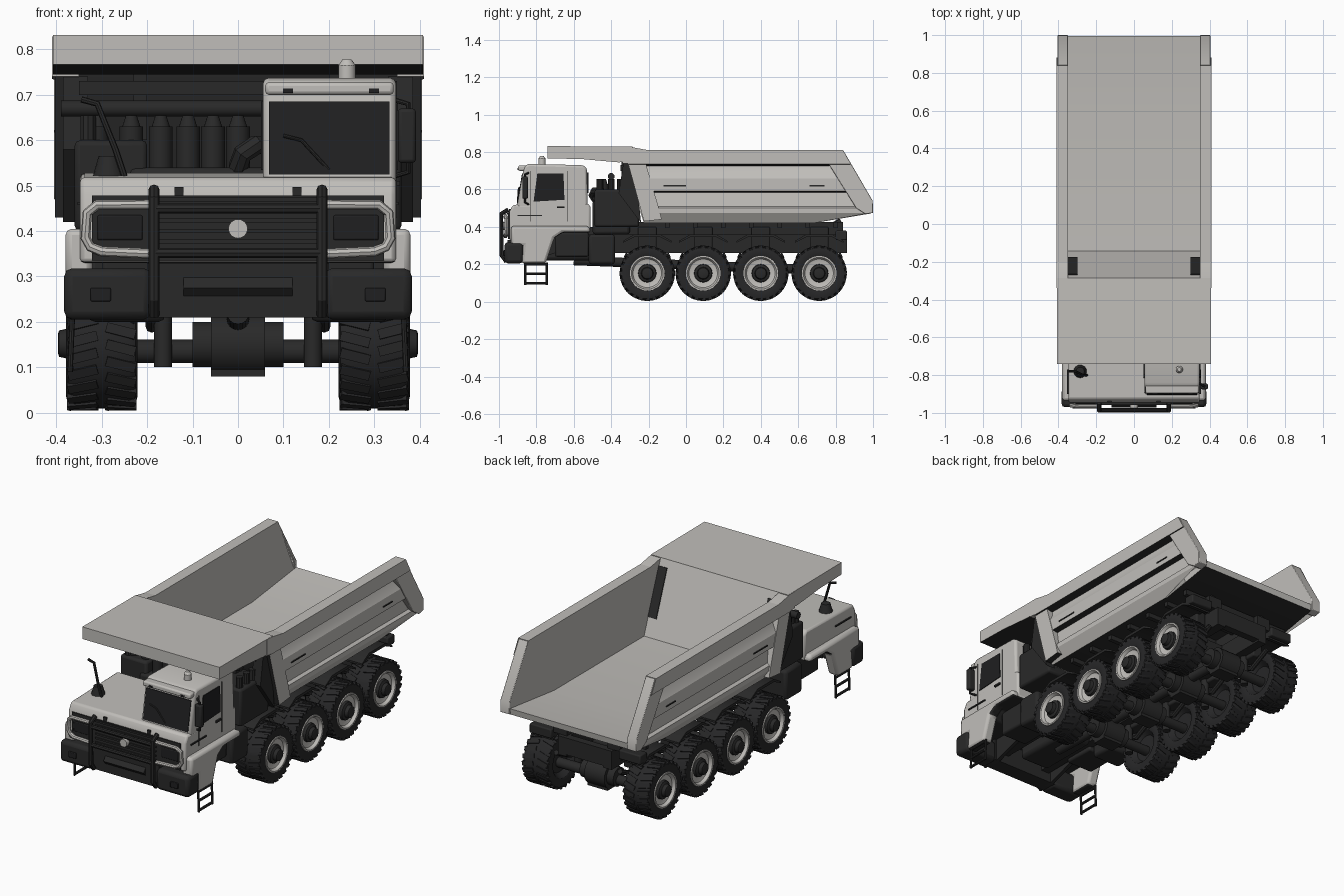
import bpy, bmesh, math
from mathutils import Vector, Matrix

def material(name, c):
    m = bpy.data.materials.new(name)
    m.diffuse_color = (*c, 1)
    return m

BEIGE = material("warm_grey_paint", (0.53, 0.515, 0.49))
DARK = material("black_metal", (0.022, 0.022, 0.022))
RUBBER = material("tyre_rubber", (0.02, 0.02, 0.021))
GLASS = material("dark_glass", (0.014, 0.014, 0.015))

def finish(name, bm, mats, bevel=0, rule=None):
    bmesh.ops.recalc_face_normals(bm, faces=bm.faces[:])
    bm.normal_update()
    if rule:
        for f in bm.faces:
            f.material_index = 1 if rule(f) else 0
    me = bpy.data.meshes.new(name)
    bm.to_mesh(me)
    bm.free()
    for m in mats:
        me.materials.append(m)
    o = bpy.data.objects.new(name, me)
    bpy.context.collection.objects.link(o)
    if bevel:
        b = o.modifiers.new("bevel", 'BEVEL')
        b.width, b.segments, b.limit_method = bevel, 2, 'ANGLE'
    return o

def prism(name, prof, x0, x1, mats, bevel=0, rule=None):
    """extrude a (y, z) profile along x"""
    bm = bmesh.new()
    a = [bm.verts.new((x0, y, z)) for y, z in prof]
    b = [bm.verts.new((x1, y, z)) for y, z in prof]
    n = len(prof)
    bm.faces.new(a)
    bm.faces.new(b[::-1])
    for i in range(n):
        bm.faces.new((a[i], b[i], b[(i + 1) % n], a[(i + 1) % n]))
    return finish(name, bm, mats, bevel, rule)

def box(name, x0, x1, y0, y1, z0, z1, mat=DARK, bevel=0):
    return prism(name, [(y0, z0), (y1, z0), (y1, z1), (y0, z1)], x0, x1, [mat], bevel)

def cyl(name, p, q, r, mat=DARK, r2=None, n=16):
    p, q = Vector(p), Vector(q)
    d = q - p
    M = Matrix.Translation((p + q) / 2) @ d.to_track_quat('Z', 'Y').to_matrix().to_4x4()
    bm = bmesh.new()
    bmesh.ops.create_cone(bm, cap_ends=True, segments=n, radius1=r,
                          radius2=r if r2 is None else r2, depth=d.length, matrix=M)
    return finish(name, bm, [mat])

def tube(name, pts, r, mat=DARK):
    cu = bpy.data.curves.new(name, 'CURVE')
    cu.dimensions, cu.bevel_depth, cu.bevel_resolution, cu.use_fill_caps = '3D', r, 2, True
    s = cu.splines.new('POLY')
    s.points.add(len(pts) - 1)
    for p, c in zip(s.points, pts):
        p.co = (*c, 1)
    cu.materials.append(mat)
    o = bpy.data.objects.new(name, cu)
    bpy.context.collection.objects.link(o)

def lathe(name, prof, mat, n=36):
    """spin an (x, radius) profile about the x axis"""
    bm = bmesh.new()
    vs = [bm.verts.new((x, 0, r)) for x, r in prof]
    es = [bm.edges.new(e) for e in zip(vs, vs[1:])]
    bmesh.ops.spin(bm, geom=vs + es, cent=(0, 0, 0), axis=(1, 0, 0), dvec=(0, 0, 0),
                   angle=2 * math.pi, steps=n, use_duplicate=False)
    bmesh.ops.remove_doubles(bm, verts=bm.verts[:], dist=1e-5)
    return finish(name, bm, [mat])

def blocks(name, matrices, mat):
    """many unit cubes in one mesh"""
    bm = bmesh.new()
    for M in matrices:
        bmesh.ops.create_cube(bm, size=1, matrix=M)
    return finish(name, bm, [mat])

# ---- wheels: one set of parts, copied to all eight corners
lugs = []
for i in range(24):
    for s in (-1, 1):
        a = 2 * math.pi * (i + 0.25 * s) / 24
        lugs.append(Matrix.Rotation(a, 4, 'X') @ Matrix.Translation((s * 0.042, 0, 0.139))
                    @ Matrix.Rotation(s * 0.25, 4, 'Z') @ Matrix.Diagonal((0.066, 0.022, 0.016, 1)))
wheel = [
    lathe("tyre", [(-0.04, 0), (-0.045, 0.07), (-0.072, 0.092), (-0.079, 0.115), (-0.074, 0.136), (-0.06, 0.143),
                   (0.06, 0.143), (0.074, 0.136), (0.079, 0.115), (0.072, 0.092), (0.05, 0.08)], RUBBER),
    blocks("tyre_tread", lugs, RUBBER),
    lathe("wheel_rim", [(0.06, 0.095), (0.078, 0.093), (0.078, 0.085), (0.062, 0.076), (0.057, 0.06),
                        (0.057, 0.0)], BEIGE),
    lathe("wheel_hub", [(0.05, 0.05), (0.07, 0.047), (0.076, 0.033), (0.094, 0.029), (0.097, 0.02),
                        (0.097, 0)], DARK, 20)]
AXLES = (-0.207, 0.092, 0.4, 0.712)
first = True
for y in AXLES:
    for s in (1, -1):
        for part in wheel:
            o = part if first else part.copy()
            if not first:
                bpy.context.collection.objects.link(o)
            o.location = (s * 0.3, y, 0.152)
            o.rotation_euler = (0, 0, 0 if s > 0 else math.pi)
        first = False

# ---- chassis, axles and suspension
for s in (-1, 1):
    box("frame_rail", s * 0.11, s * 0.16, -0.9, 0.86, 0.26, 0.36)
    box("tipper_subframe", s * 0.12, s * 0.2, -0.45, 0.84, 0.36, 0.425)
    box("rear_lamp_bracket", s * 0.2, s * 0.33, 0.8, 0.86, 0.33, 0.38, DARK, 0.006)
    tube("hinge_arm", [(s * 0.16, 0.72, 0.36), (s * 0.16, 0.83, 0.43)], 0.02)
    box("side_tank", s * 0.16, s * 0.33, -0.52, -0.38, 0.2, 0.36, DARK, 0.015)
    box("side_locker", s * 0.14, s * 0.3, -0.7, -0.52, 0.24, 0.37, DARK, 0.01)
    box("engine_side_box", s * 0.2, s * 0.36, -0.49, -0.25, 0.4, 0.6, DARK, 0.012)
    prism("side_screen", [(-0.36, 0.58), (-0.24, 0.42), (-0.26, 0.6), (-0.3, 0.74), (-0.335, 0.74)],
          s * 0.33, s * 0.385, [DARK])
    for y in (-0.46, -0.4, -0.35):
        cyl("side_post", (s * 0.33, y, 0.4), (s * 0.33, y, 0.655), 0.018, n=10)
    for y in AXLES:
        cyl("shock_absorber", (s * 0.165, y - 0.03, 0.1), (s * 0.165, y - 0.03, 0.3), 0.02, n=12)
        tube("leaf_spring", [(s * 0.19, y - 0.12, 0.25), (s * 0.19, y, 0.19), (s * 0.19, y + 0.12, 0.25)], 0.014)
        box("spring_bracket", s * 0.16, s * 0.22, y - 0.05, y + 0.05, 0.24, 0.4, DARK, 0.008)
        prism("mudguard", [(y - 0.13, 0.315), (y - 0.07, 0.345), (y + 0.07, 0.345), (y + 0.13, 0.315),
                           (y + 0.13, 0.325), (y + 0.07, 0.36), (y - 0.07, 0.36), (y - 0.13, 0.325)],
              s * 0.2, s * 0.33, [DARK])
for y in AXLES:
    cyl("axle", (-0.26, y, 0.135), (0.26, y, 0.135), 0.026)
    cyl("differential", (-0.1, y, 0.15), (0.1, y, 0.15), 0.05, n=20)
    cyl("differential_bulge", (-0.06, y, 0.15), (0.06, y, 0.15), 0.068, n=20)
    box("axle_skid", -0.06, 0.06, y - 0.04, y + 0.04, 0.08, 0.1)
for y in (-0.6, -0.06, 0.25, 0.55, 0.84):
    box("cross_member", -0.14, 0.14, y - 0.02, y + 0.02, 0.27, 0.36)
cyl("drive_shaft", (0, -0.6, 0.22), (0, 0.71, 0.17), 0.025)
box("gearbox", -0.09, 0.09, -0.8, -0.45, 0.22, 0.4, DARK, 0.02)

# ---- dump body
down = lambda f: f.normal.z < -0.6 or f.normal.y < -0.75
section = [(0.35, 0.81), (0.41, 0.81), (0.41, 0.735), (0.37, 0.725), (0.375, 0.7), (0.4, 0.66), (0.4, 0.592),
           (0.37, 0.585), (0.38, 0.51), (0.395, 0.5), (0.395, 0.475), (0.36, 0.42), (0.35, 0.42), (0.35, 0.475),
           (0.35, 0.54)]
for s in (-1, 1):
    bm = bmesh.new()
    rings = [[], []]
    for x, z in section:
        rings[0].append(bm.verts.new((s * x, -0.22 - (z - 0.42) * 0.27, z)))
        yb = min(0.84 + (0.81 - z) * 0.54, 0.68 + (z - 0.42) * 5.6, 0.99)
        rings[1].append(bm.verts.new((s * x, yb, z)))
    n = len(section)
    for i in range(n):
        j = (i + 1) % n
        bm.faces.new((rings[0][i], rings[0][j], rings[1][j], rings[1][i]))
    for r in rings:
        bm.faces.new(r)
    finish("body_side_wall", bm, [BEIGE, DARK], rule=down)
    prism("body_front_post", [(-0.31, 0.74), (-0.215, 0.74), (-0.145, 0.5), (-0.13, 0.44), (-0.225, 0.43)],
          s * 0.352, s * 0.403, [BEIGE, DARK], rule=down)
    prism("body_rear_post", [(0.76, 0.74), (0.77, 0.808), (0.842, 0.808), (0.998, 0.54), (1.0, 0.475),
                             (0.96, 0.468), (0.91, 0.5)], s * 0.35, s * 0.405, [BEIGE], 0.003)
    prism("front_corner_patch", [(-0.273, 0.79), (-0.18, 0.55), (-0.174, 0.552), (-0.266, 0.792)],
          s * 0.3, s * 0.349, [DARK])
    for y0, y1, z in ((-0.12, 0.0, 0.62), (0.66, 0.74, 0.62)):
        box("side_wall_slot", s * 0.398, s * 0.404, y0, y1, z - 0.003, z + 0.003)
    prism("canopy_corner", [(-0.34, 0.74), (-0.34, 0.828), (-0.3, 0.828), (-0.2, 0.81), (-0.2, 0.735)],
          s * 0.35, s * 0.41, [BEIGE])
    box("front_wall_rib", s * 0.2, s * 0.23, -0.345, -0.3, 0.6, 0.765)
prism("body_floor", [(-0.22, 0.42), (0.68, 0.42), (0.99, 0.472), (0.995, 0.505), (0.62, 0.46), (-0.2, 0.46)],
      -0.355, 0.355, [BEIGE, DARK], rule=down)
prism("body_front_wall", [(-0.225, 0.42), (-0.14, 0.45), (-0.285, 0.828), (-0.33, 0.8), (-0.33, 0.735)],
      -0.352, 0.352, [BEIGE, DARK], rule=lambda f: f.normal.y < -0.5)
prism("cab_canopy", [(-0.74, 0.767), (-0.74, 0.832), (-0.285, 0.829), (-0.3, 0.75), (-0.36, 0.745), (-0.55, 0.762)],
      -0.408, 0.408, [BEIGE, DARK], rule=lambda f: f.normal.z < -0.6)
for z in (0.48, 0.7):
    y = -0.225 - (z - 0.42) * 0.34
    box("front_wall_beam", -0.35, 0.35, y - 0.03, y + 0.02, z, z + 0.03)
for i in range(7):
    y = -0.1 + i * 0.15
    box("floor_rib", -0.33, 0.33, y - 0.012, y + 0.012, 0.395, 0.425)

# ---- engine behind the cab
box("engine_block", -0.24, 0.24, -0.5, -0.3, 0.36, 0.54, DARK, 0.015)
for i, x in enumerate((-0.31, -0.235, -0.17, -0.11, -0.055, 0.0)):
    cyl("engine_filter", (x, -0.44, 0.5), (x, -0.44, 0.63), 0.026)
    cyl("filter_cap", (x, -0.44, 0.63), (x, -0.44, 0.655), 0.02, r2=0.012)
cyl("exhaust_pipe", (-0.39, -0.4, 0.67), (0.3, -0.4, 0.67), 0.018)
tube("intake_hose", [(0.0, -0.48, 0.54), (0.01, -0.5, 0.57), (0.04, -0.49, 0.59), (0.08, -0.45, 0.59)], 0.022)

# ---- hood and fenders
under = lambda f: f.normal.z < -0.6
prism("hood", [(-0.945, 0.33), (-0.945, 0.48), (-0.925, 0.518), (-0.53, 0.528), (-0.51, 0.51), (-0.51, 0.37),
               (-0.68, 0.37), (-0.72, 0.33)], -0.348, 0.348, [BEIGE, DARK], 0.01, under)
for s in (-1, 1):
    prism("fender", [(-0.935, 0.3), (-0.935, 0.405), (-0.52, 0.405), (-0.51, 0.37), (-0.66, 0.37), (-0.705, 0.34),
                     (-0.75, 0.205), (-0.88, 0.205), (-0.87, 0.3)], s * 0.32, s * 0.38, [BEIGE, DARK], 0.014, under)
    box("side_grip", s * 0.345, s * 0.354, -0.9, -0.77, 0.457, 0.464)
    # access ladder
    for y in (-0.86, -0.745):
        tube("ladder_rail", [(s * 0.365, y, 0.21), (s * 0.37, y, 0.09)], 0.006)
    for z in (0.098, 0.15, 0.2):
        tube("ladder_rung", [(s * 0.368, -0.86, z), (s * 0.368, -0.745, z)], 0.007)
    # headlight guard and lamps
    tube("headlight_guard", [(s * 0.19, -0.965, 0.458), (s * 0.31, -0.965, 0.458), (s * 0.332, -0.96, 0.44),
                             (s * 0.336, -0.96, 0.385), (s * 0.325, -0.96, 0.365), (s * 0.3, -0.965, 0.355),
                             (s * 0.19, -0.965, 0.35)], 0.011, BEIGE)
    box("headlight", s * 0.21, s * 0.31, -0.956, -0.945, 0.38, 0.435, GLASS, 0.004)
    box("fog_lamp", s * 0.28, s * 0.325, -0.978, -0.96, 0.245, 0.275, GLASS, 0.003)
    box("hood_vent", s * 0.12, s * 0.14, -0.946, -0.93, 0.475, 0.497)
    tube("bull_bar_post", [(s * 0.185, -0.96, 0.215), (s * 0.185, -0.986, 0.25), (s * 0.185, -0.988, 0.47),
                           (s * 0.185, -0.95, 0.492)], 0.012)
    box("bumper_corner", s * 0.19, s * 0.383, -0.97, -0.87, 0.205, 0.318, DARK, 0.018)
    prism("front_frame_plate", [(-0.92, 0.21), (-0.86, 0.21), (-0.7, 0.26), (-0.7, 0.34), (-0.92, 0.34)],
          s * 0.17, s * 0.19, [DARK])
box("grille", -0.322, 0.322, -0.951, -0.943, 0.335, 0.478)
for i in range(6):
    z = 0.35 + i * 0.023
    box("grille_slat", -0.18, 0.18, -0.957, -0.95, z, z + 0.009)
cyl("round_grille_cap", (0, -0.945, 0.405), (0, -0.975, 0.405), 0.021, BEIGE, n=24)
for z in (0.352, 0.45):
    tube("bull_bar_rail", [(-0.185, -0.986, z), (0.185, -0.986, z)], 0.011)
box("bumper_centre", -0.2, 0.2, -0.955, -0.87, 0.21, 0.33)
prism("bumper_step", [(-0.972, 0.275), (-0.95, 0.305), (-0.94, 0.305), (-0.94, 0.24)], -0.12, 0.12, [DARK])

# ---- offset cab
prism("cab", [(-0.905, 0.5), (-0.87, 0.7), (-0.865, 0.725), (-0.84, 0.737), (-0.55, 0.73), (-0.53, 0.715),
              (-0.525, 0.5)], 0.055, 0.348, [BEIGE], 0.012)
prism("windscreen", [(-0.904, 0.525), (-0.877, 0.685), (-0.868, 0.685), (-0.895, 0.525)], 0.068, 0.334, [GLASS])
side_glass = [(-0.815, 0.535), (-0.65, 0.545), (-0.655, 0.685), (-0.795, 0.685)]
prism("door_window", side_glass, 0.344, 0.352, [GLASS])
prism("inner_side_window", side_glass, 0.051, 0.059, [GLASS])
box("rear_window", 0.1, 0.3, -0.53, -0.521, 0.58, 0.69, GLASS)
box("sun_visor", 0.06, 0.343, -0.897, -0.85, 0.7, 0.728, BEIGE, 0.008)
for x in (0.11, 0.3):
    box("visor_lamp", x - 0.011, x + 0.011, -0.9, -0.893, 0.704, 0.714, GLASS)
cyl("beacon_base", (0.24, -0.77, 0.73), (0.24, -0.77, 0.765), 0.019, BEIGE)
cyl("beacon_top", (0.24, -0.77, 0.765), (0.24, -0.77, 0.778), 0.019, BEIGE, 0.01)
tube("wiper", [(0.2, -0.9, 0.535), (0.14, -0.896, 0.6), (0.1, -0.892, 0.61)], 0.004)
for y in (-0.83, -0.635):
    box("door_seam", 0.345, 0.3505, y - 0.0015, y + 0.0015, 0.43, 0.7)
box("door_handle", 0.345, 0.357, -0.69, -0.65, 0.5, 0.51)
# mirrors and hood fittings
box("right_mirror", 0.352, 0.392, -0.875, -0.845, 0.55, 0.67, DARK, 0.008)
tube("right_mirror_arm", [(0.34, -0.84, 0.69), (0.375, -0.86, 0.68), (0.375, -0.86, 0.53), (0.34, -0.84, 0.52)], 0.006)
tube("left_mirror_arm", [(-0.25, -0.8, 0.52), (-0.27, -0.8, 0.58), (-0.31, -0.78, 0.68), (-0.345, -0.78, 0.69)], 0.007)
cyl("hood_intake", (-0.285, -0.78, 0.52), (-0.285, -0.78, 0.565), 0.035, r2=0.022)

# ---- curves to meshes, then smooth shading with sharp edges kept
bpy.ops.object.select_all(action='DESELECT')
for kind in ('CURVE', 'MESH'):
    for o in bpy.context.scene.objects:
        o.select_set(o.type == kind)
        if o.type == kind:
            bpy.context.view_layer.objects.active = o
    if kind == 'CURVE':
        bpy.ops.object.convert(target='MESH')
    else:
        bpy.ops.object.shade_smooth_by_angle(angle=math.radians(32))
